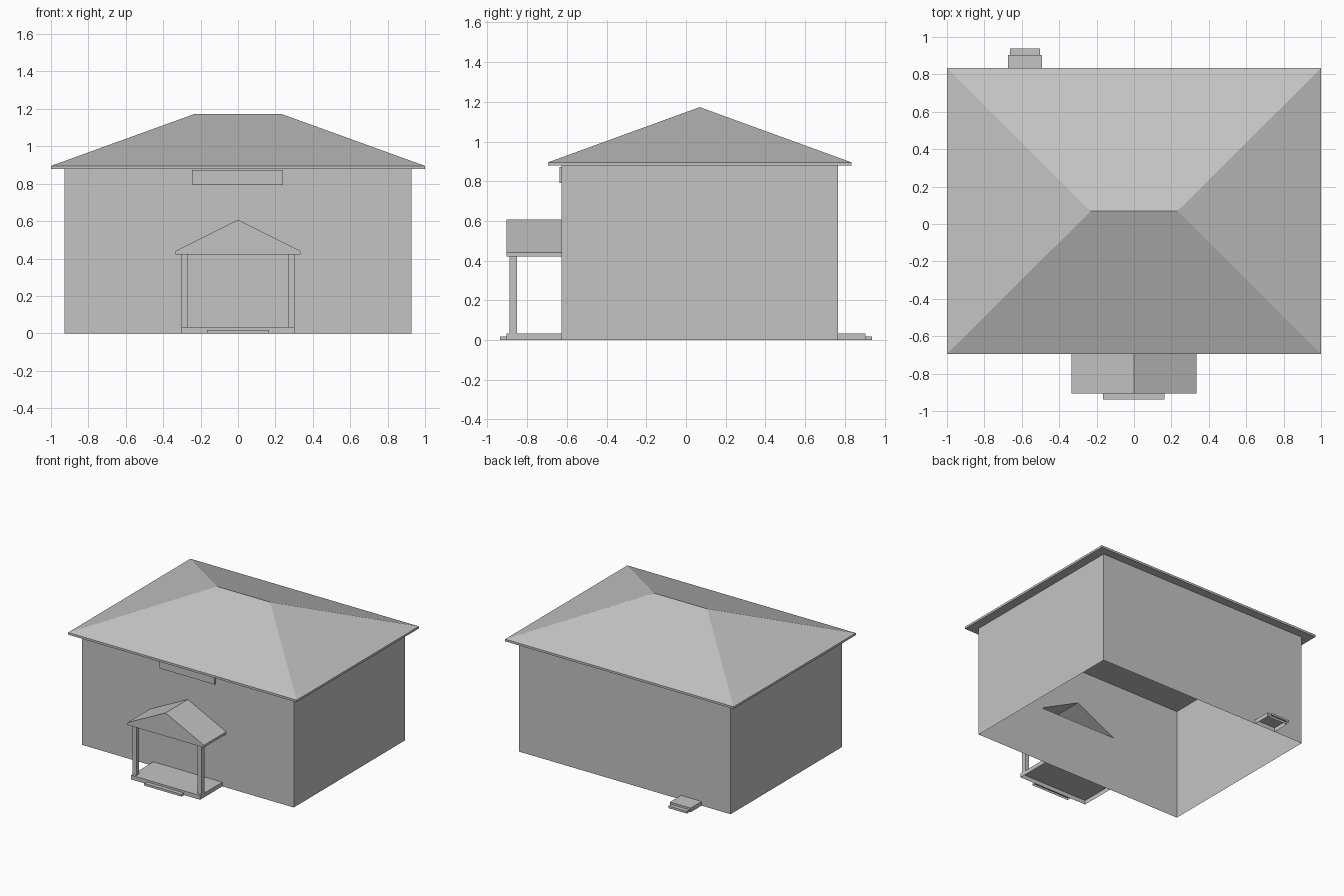
import bpy

cube = bpy.data.objects.get("Cube")
if cube:
    bpy.data.objects.remove(cube, do_unlink=True)

grey = bpy.data.materials.new("plain_grey")
grey.use_nodes = True
COLOUR = (0.55, 0.55, 0.55, 1)
grey.diffuse_color = COLOUR
grey.node_tree.nodes["Principled BSDF"].inputs["Base Color"].default_value = COLOUR


def add_mesh(name, verts, faces, mirror=False):
    mesh = bpy.data.meshes.new(name)
    mesh.from_pydata(verts, [], faces)
    mesh.materials.append(grey)
    obj = bpy.data.objects.new(name, mesh)
    bpy.context.collection.objects.link(obj)
    if mirror:
        obj.modifiers.new("Mirror", 'MIRROR')
    return obj


def add_box(name, x, y, z, bottom=True, mirror=False):
    verts = [(a, b, c) for c in z for a, b in
             ((x[0], y[0]), (x[1], y[0]), (x[1], y[1]), (x[0], y[1]))]
    faces = [(i, (i + 1) % 4, (i + 1) % 4 + 4, i + 4) for i in range(4)]
    faces.append((4, 5, 6, 7))
    if bottom:
        faces.append((3, 2, 1, 0))
    return add_mesh(name, verts, faces, mirror)


# Main dimensions
WALL_X, FRONT, BACK = 0.927, -0.627, 0.766
EAVE, ROOF_BASE, RIDGE = 0.878, 0.895, 1.173
PORCH_X, PORCH_FRONT = 0.335, -0.905
PORCH_EAVE, PORCH_BASE, PORCH_RIDGE = 0.422, 0.44, 0.607

# Hollow walls: one half mirrored, with the porch gable opening in the front
front_half = [(0, 0), (WALL_X, 0), (WALL_X, EAVE), (0, EAVE),
              (0, PORCH_RIDGE), (PORCH_X, PORCH_BASE), (0, PORCH_BASE)]
verts = [(x, FRONT, z) for x, z in front_half]
# The lower edge of the opening joins the wall below it
verts += [(0, BACK, 0), (WALL_X, BACK, 0), (WALL_X, BACK, EAVE), (0, BACK, EAVE)]
add_mesh("house_walls", verts,
         [(0, 1, 5, 6), (1, 2, 5), (2, 3, 4, 5), (1, 8, 9, 2), (8, 7, 10, 9)],
         mirror=True)

# Hipped main roof with a thin eave edge and flat soffit
corners = [(-1, -0.695), (1, -0.695), (1, 0.833), (-1, 0.833)]
verts = [(x, y, z) for z in (EAVE, ROOF_BASE) for x, y in corners]
verts += [(-0.232, 0.069, RIDGE), (0.232, 0.069, RIDGE)]
faces = [(i, (i + 1) % 4, (i + 1) % 4 + 4, i + 4) for i in range(4)]
faces += [(3, 2, 1, 0), (4, 5, 9, 8), (5, 6, 9), (6, 7, 8, 9), (7, 4, 8)]
add_mesh("main_roof", verts, faces)

# Porch gable roof, open where it meets the house
verts = [(x, y, z) for y in (PORCH_FRONT, FRONT) for x, z in
         ((-PORCH_X, PORCH_EAVE), (PORCH_X, PORCH_EAVE), (PORCH_X, PORCH_BASE),
          (0, PORCH_RIDGE), (-PORCH_X, PORCH_BASE))]
add_mesh("porch_roof", verts,
         [(0, 1, 2, 3, 4)] + [((i + 1) % 5, i, i + 5, (i + 1) % 5 + 5) for i in range(5)])

# Porch posts, deck and front step
add_box("porch_posts", (0.268, 0.302), (-0.888, -0.852), (0.033, PORCH_EAVE), mirror=True)
add_box("porch_deck", (-0.302, 0.302), (PORCH_FRONT, FRONT), (0, 0.033), bottom=False)
add_box("front_step", (-0.165, 0.162), (-0.937, PORCH_FRONT), (0, 0.017), bottom=False)

# Back door landing and step
add_box("back_landing", (-0.673, -0.492), (BACK, 0.904), (0, 0.033), bottom=False)
add_box("back_step", (-0.663, -0.502), (0.904, 0.937), (0, 0.017), bottom=False)

# Blank board under the front eave
add_box("front_board", (-0.246, 0.241), (FRONT - 0.009, FRONT), (0.792, 0.872))
